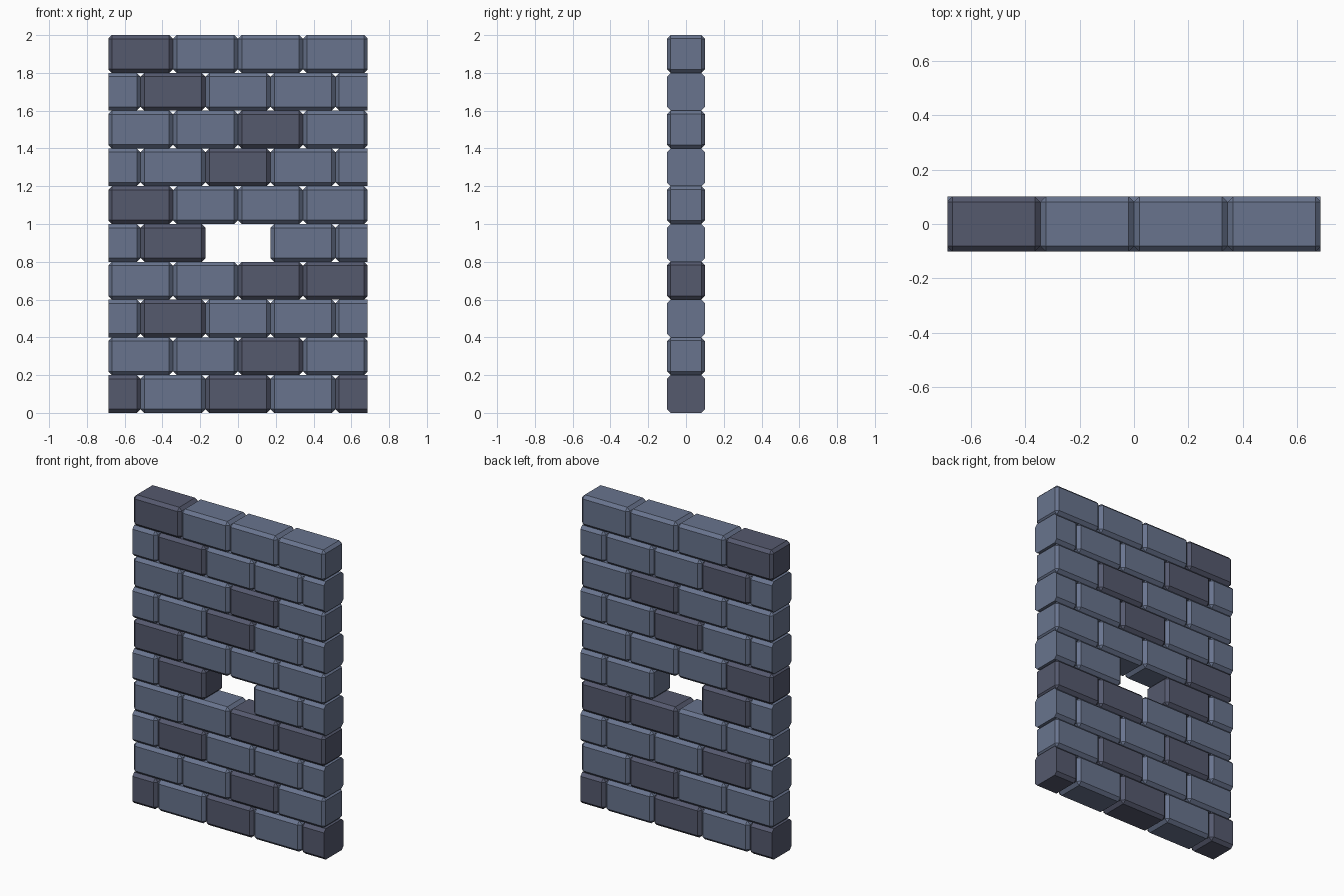
import bpy, bmesh
from mathutils import Matrix

if "Cube" in bpy.data.objects:
    bpy.data.objects.remove(bpy.data.objects["Cube"])

PITCH, DEPTH, HEIGHT = 0.344, 0.202, 0.2   # brick size
HALF_WIDTH, CHAMFER = 0.686, 0.02          # wall end planes, edge bevel


def material(name, rgb):
    m = bpy.data.materials.new(name)
    m.diffuse_color = (*rgb, 1)
    m.use_nodes = True
    m.node_tree.nodes["Principled BSDF"].inputs["Base Color"].default_value = m.diffuse_color
    return m


light = material("light_stone", (0.14, 0.175, 0.27))
dark = material("dark_stone", (0.09, 0.10, 0.155))


def brick(name, x, z, mat):
    """Chamfered block, trimmed flat where it crosses a wall end."""
    bm = bmesh.new()
    bmesh.ops.create_cube(bm, size=1, matrix=Matrix.Translation((x, 0, z))
                          @ Matrix.Diagonal((PITCH, DEPTH, HEIGHT, 1)))
    bmesh.ops.bevel(bm, geom=bm.edges[:], offset=CHAMFER, segments=1,
                    profile=0.5, affect='EDGES')
    for side in (-1, 1):
        cut = bmesh.ops.bisect_plane(
            bm, geom=bm.verts[:] + bm.edges[:] + bm.faces[:],
            plane_co=(side * HALF_WIDTH, 0, 0), plane_no=(side, 0, 0), clear_outer=True)
        edges = [e for e in cut["geom_cut"] if isinstance(e, bmesh.types.BMEdge)]
        if edges:
            bmesh.ops.holes_fill(bm, edges=edges)
    bmesh.ops.recalc_face_normals(bm, faces=bm.faces[:])
    mesh = bpy.data.meshes.new(name)
    bm.to_mesh(mesh)
    bm.free()
    mesh.materials.append(mat)
    bpy.context.collection.objects.link(bpy.data.objects.new(name, mesh))


# Courses from bottom to top: L light, D dark, - missing brick (window).
# Five-brick courses have half bricks at both ends.
COURSES = ["DLDLD", "LLDL", "LDLLL", "LLDD", "LD-LL",
           "DLLL", "LLDLL", "LLDL", "LDLLL", "DLLL"]

for row, course in enumerate(COURSES):
    for col, tone in enumerate(course):
        if tone != "-":
            brick(f"brick_{row}_{col}", (col - (len(course) - 1) / 2) * PITCH,
                  (row + 0.5) * HEIGHT, dark if tone == "D" else light)
